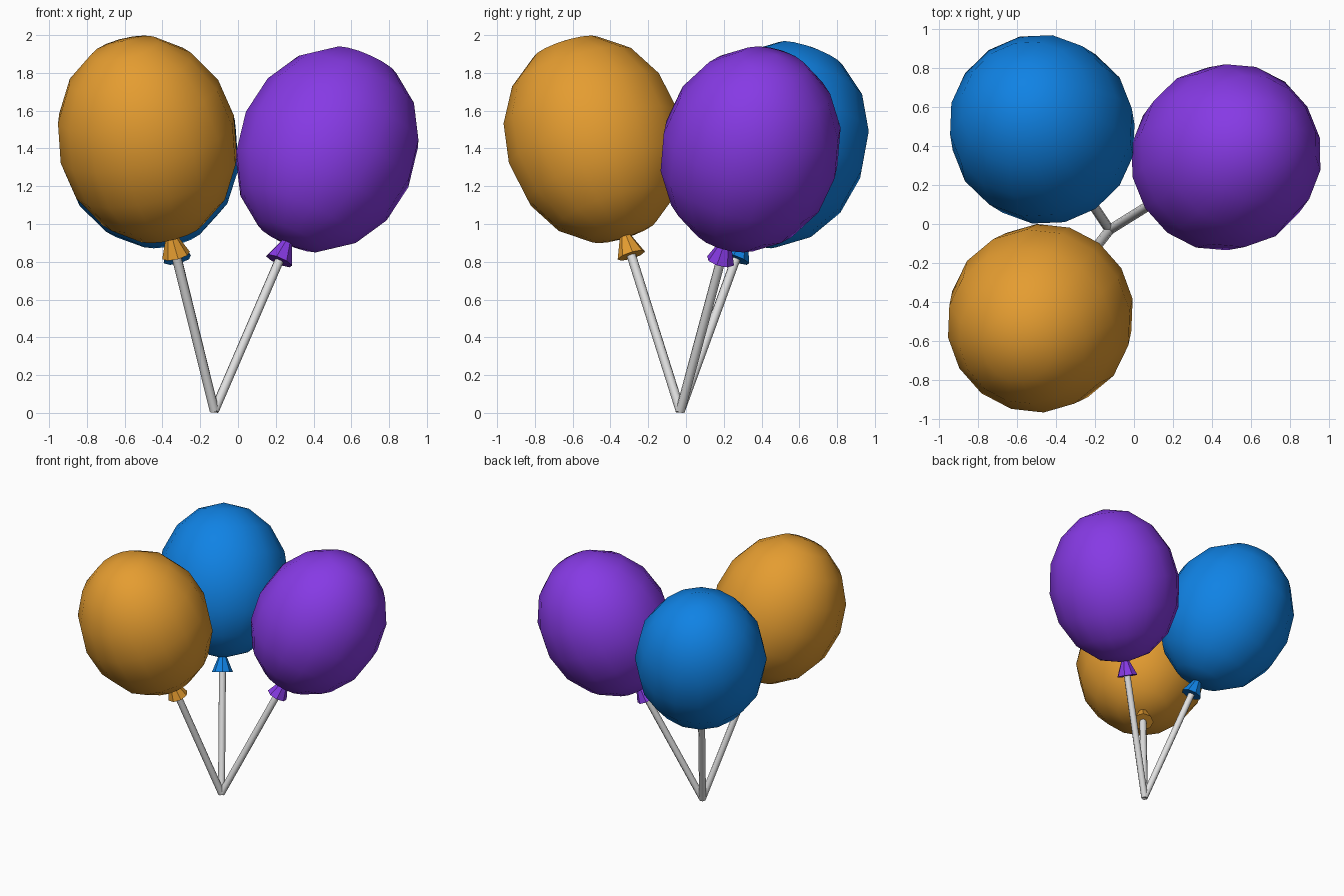
import bpy
from mathutils import Vector, Matrix

if "Cube" in bpy.data.objects:
    bpy.data.objects.remove(bpy.data.objects["Cube"])

BASE = Vector((-0.125, -0.03, 0.011))   # point where the sticks meet


def material(name, rgb):
    m = bpy.data.materials.new(name)
    m.diffuse_color = (*rgb, 1.0)
    m.use_nodes = True
    m.node_tree.nodes["Principled BSDF"].inputs["Base Color"].default_value = m.diffuse_color
    return m


def finish(name, mat, angle):
    ob = bpy.context.object
    ob.name = name
    ob.data.materials.append(mat)
    bpy.ops.object.shade_smooth_by_angle(angle=angle)
    return ob


def place(ob, axis, dist, scale=(1, 1, 1)):
    # Put the object on a stick axis, local z along the axis
    rot = axis.to_track_quat('Z', 'Y').to_matrix().to_4x4()
    ob.matrix_world = (Matrix.Translation(BASE + axis * dist) @ rot
                       @ Matrix.Diagonal((*scale, 1)))


grey = material("stick grey", (0.75, 0.75, 0.75))
R, H = 0.477, 0.562                      # balloon radius and half length
balloons = [
    ("orange", (0.78, 0.335, 0.03), (-0.48, -0.483, 1.448)),
    ("blue", (0.005, 0.225, 0.78), (-0.47, 0.485, 1.42)),
    ("purple", (0.24, 0.042, 0.78), (0.472, 0.342, 1.395)),
]

for name, rgb, centre in balloons:
    mat = material("balloon " + name, rgb)
    offset = Vector(centre) - BASE
    axis, dist = offset.normalized(), offset.length
    bottom = dist - H

    # Inflated body
    bpy.ops.mesh.primitive_uv_sphere_add(segments=16, ring_count=8, radius=1)
    place(finish(name + "_balloon", mat, 1.2), axis, dist, (R, R, H))

    # Flared knot under the body
    bpy.ops.mesh.primitive_cone_add(vertices=8, radius1=0.076, radius2=0.026, depth=0.12)
    place(finish(name + "_knot", mat, 0.5), axis, bottom - 0.04)

    # Stick from the shared base into the knot
    length = bottom - 0.03
    bpy.ops.mesh.primitive_cylinder_add(vertices=8, radius=0.025, depth=length)
    place(finish(name + "_stick", grey, 0.9), axis, length / 2)
